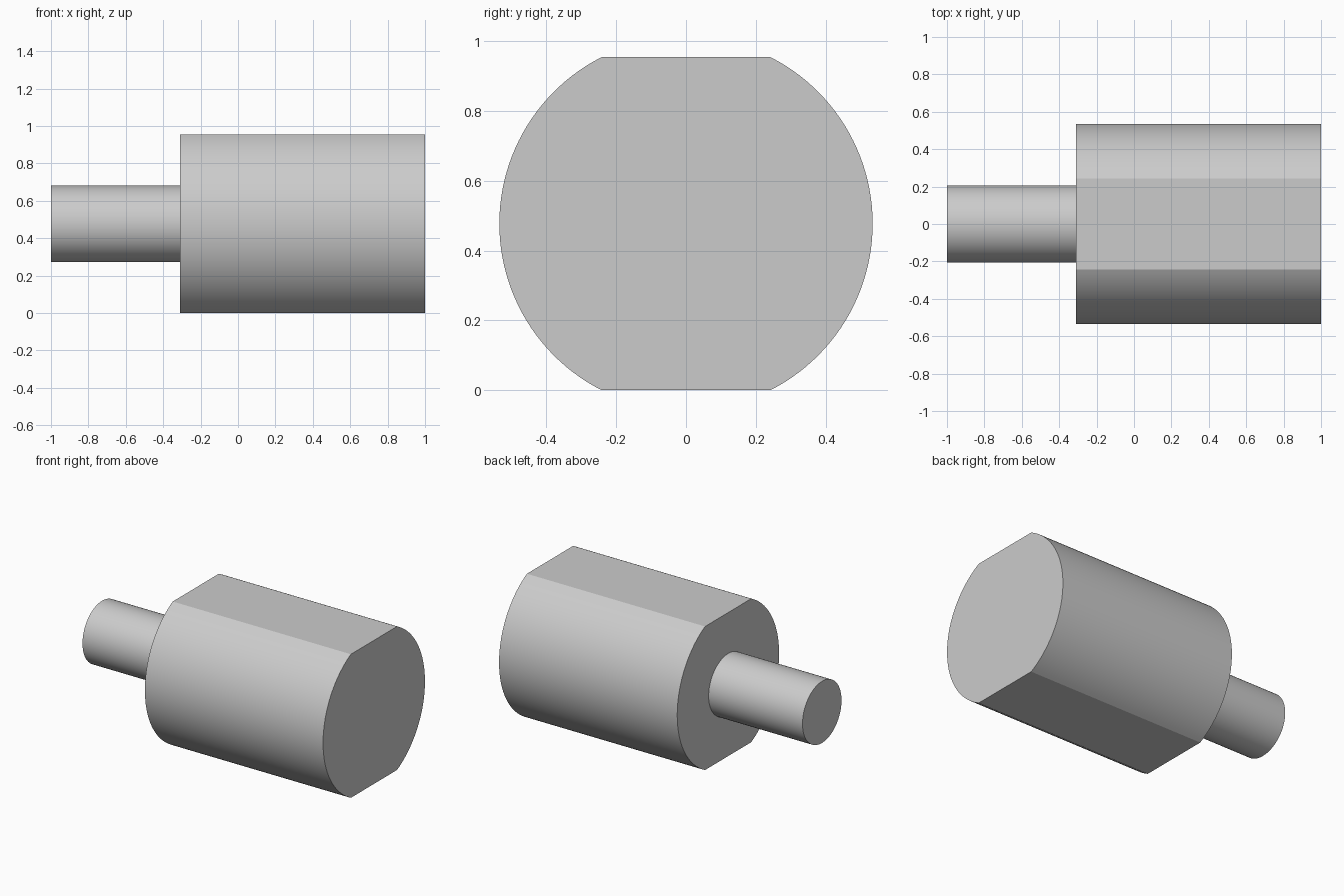
import bpy
import bmesh
import math

default_cube = bpy.data.objects.get("Cube")
if default_cube:
    bpy.data.objects.remove(default_cube, do_unlink=True)

AXIS_Z = 0.477

steel = bpy.data.materials.new("plain grey")
steel.use_nodes = True
grey = (0.6, 0.6, 0.6, 1)
steel.diffuse_color = grey
steel.node_tree.nodes["Principled BSDF"].inputs["Base Color"].default_value = grey


def arc(radius, start, end, steps):
    """Points (y, z) along an arc around the axis."""
    angles = [start + (end - start) * i / steps for i in range(steps + 1)]
    return [(radius * math.cos(a), AXIS_Z + radius * math.sin(a)) for a in angles]


def extrude_along_x(name, outline, x_start, x_end):
    bm = bmesh.new()
    face = bm.faces.new([bm.verts.new((x_start, y, z)) for y, z in outline])
    result = bmesh.ops.extrude_face_region(bm, geom=[face], use_keep_orig=True)
    moved = [v for v in result["geom"] if isinstance(v, bmesh.types.BMVert)]
    bmesh.ops.translate(bm, verts=moved, vec=(x_end - x_start, 0, 0))
    bmesh.ops.recalc_face_normals(bm, faces=bm.faces)
    mesh = bpy.data.meshes.new(name)
    bm.to_mesh(mesh)
    bm.free()
    mesh.materials.append(steel)
    obj = bpy.data.objects.new(name, mesh)
    bpy.context.collection.objects.link(obj)
    bpy.ops.object.select_all(action="DESELECT")
    obj.select_set(True)
    bpy.context.view_layer.objects.active = obj
    bpy.ops.object.shade_smooth_by_angle(angle=math.radians(15))
    return obj


# Wide body: a cylinder with flats cut on top and bottom
body_radius = 0.535
flat_angle = math.asin(AXIS_Z / body_radius)
body_outline = (arc(body_radius, -flat_angle, flat_angle, 48)
                + arc(body_radius, math.pi - flat_angle, math.pi + flat_angle, 48))
extrude_along_x("body", body_outline, -0.31, 1.0)

# Narrow round shaft
shaft_outline = arc(0.205, 0, 2 * math.pi, 64)[:-1]
extrude_along_x("shaft", shaft_outline, -1.0, -0.31)
